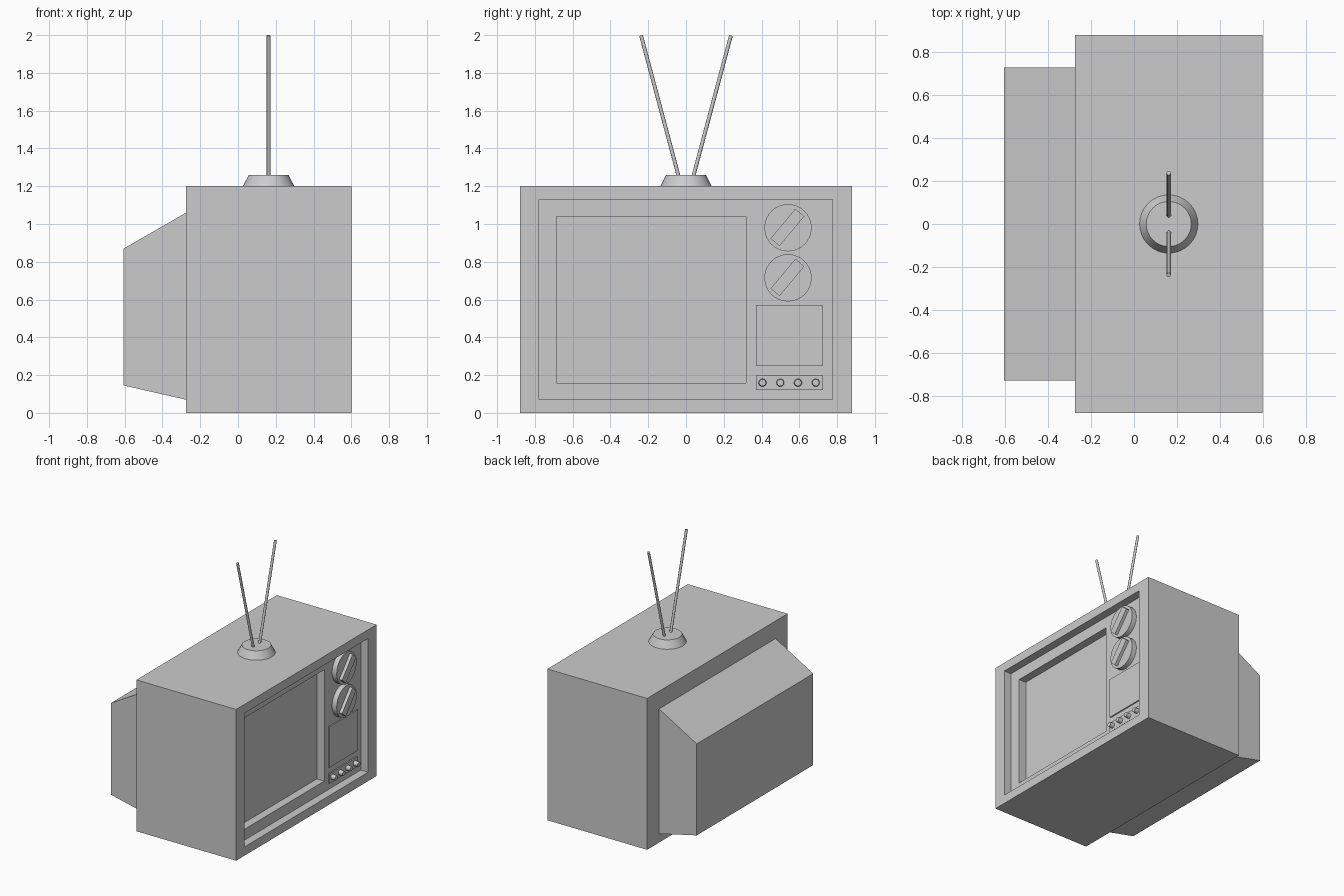
import bpy, bmesh, math
from mathutils import Vector

if "Cube" in bpy.data.objects:
    bpy.data.objects.remove(bpy.data.objects["Cube"])


def rect_shell(name, loops):
    """Skin a chain of rectangles (x, y0, y1, z0, z1) and cap both ends."""
    bm = bmesh.new()
    rings = [[bm.verts.new((x, y, z)) for y, z in ((y0, z0), (y1, z0), (y1, z1), (y0, z1))]
             for x, y0, y1, z0, z1 in loops]
    for a, b in zip(rings, rings[1:]):
        for i in range(4):
            j = (i + 1) % 4
            bm.faces.new((a[i], a[j], b[j], b[i]))
    bm.faces.new(rings[0][::-1])
    bm.faces.new(rings[-1])
    bmesh.ops.recalc_face_normals(bm, faces=bm.faces)
    mesh = bpy.data.meshes.new(name)
    bm.to_mesh(mesh)
    bm.free()
    obj = bpy.data.objects.new(name, mesh)
    bpy.context.collection.objects.link(obj)
    return obj


def rod(name, start, end, r1, r2, sides):
    """Cylinder or cone running from start to end."""
    a, b = Vector(start), Vector(end)
    bpy.ops.mesh.primitive_cone_add(vertices=sides, radius1=r1, radius2=r2,
                                    depth=(b - a).length, location=(a + b) / 2)
    obj = bpy.context.object
    obj.rotation_euler = (b - a).to_track_quat('Z', 'Y').to_euler()
    obj.name = name
    bpy.ops.object.shade_smooth_by_angle(angle=math.radians(35))
    return obj


PANEL = 0.535  # depth of the recessed control panel

# Cabinet with stepped recess for the panel and the screen
rect_shell("cabinet", [
    (-0.275, -0.88, 0.88, 0, 1.2),
    (0.6, -0.88, 0.88, 0, 1.2),
    (0.6, -0.778, 0.775, 0.07, 1.13),
    (PANEL, -0.778, 0.775, 0.07, 1.13),
    (PANEL, -0.685, 0.317, 0.157, 1.04),
    (0.47, -0.685, 0.317, 0.157, 1.04)])

# Tapered tube housing at the back
rect_shell("back_housing", [
    (-0.605, -0.73, 0.73, 0.145, 0.87),
    (-0.275, -0.73, 0.73, 0.07, 1.06)])

# Speaker and button plates
rect_shell("speaker_plate", [(PANEL, 0.37, 0.725, 0.247, 0.57), (PANEL + 0.01, 0.37, 0.725, 0.247, 0.57)])
rect_shell("button_plate", [(PANEL, 0.37, 0.725, 0.12, 0.198), (PANEL + 0.01, 0.37, 0.725, 0.12, 0.198)])

# Tuning dials with slanted grips
for i, z in enumerate((0.98, 0.715)):
    rod(f"dial_{i}", (PANEL, 0.54, z), (0.575, 0.54, z), 0.125, 0.125, 32)
    bpy.ops.mesh.primitive_cube_add(size=1, location=(0.585, 0.537, z + 0.002))
    grip = bpy.context.object
    grip.name = f"dial_grip_{i}"
    grip.scale = (0.03, 0.205, 0.062)
    grip.rotation_euler.x = math.radians(50)

# Row of small buttons
for i in range(4):
    y = 0.405 + 0.094 * i
    rod(f"button_{i}", (PANEL, y, 0.16), (0.58, y, 0.16), 0.022, 0.018, 16)

# Antenna base and two rods
rod("antenna_base", (0.162, 0, 1.2), (0.162, 0, 1.26), 0.136, 0.105, 32)
for side, s in (("left", -1), ("right", 1)):
    rod(f"antenna_{side}", (0.162, s * 0.037, 1.245), (0.162, s * 0.238, 1.998), 0.01, 0.01, 12)
